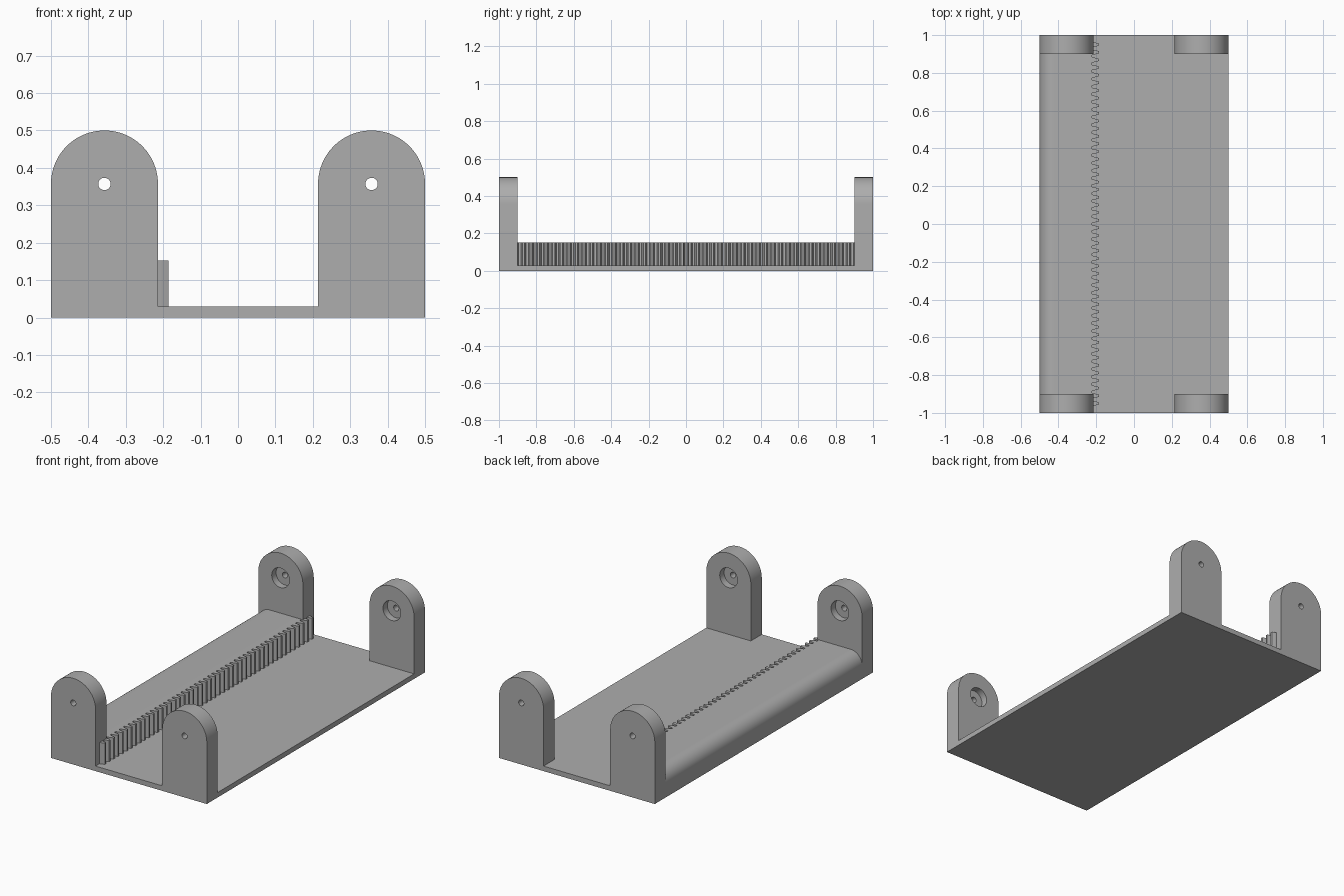
import bpy, bmesh, math
from mathutils import Matrix

cube = bpy.data.objects.get("Cube")
if cube:
    bpy.data.objects.remove(cube)

grey = bpy.data.materials.new("plain grey")
grey.use_nodes = True
colour = (0.42, 0.42, 0.42, 1)
grey.diffuse_color = colour
grey.node_tree.nodes["Principled BSDF"].inputs["Base Color"].default_value = colour

BASE = 0.029          # base plate thickness
SHELF = 0.152         # top of raised shelf
POST_R = 0.143        # half width of a post
POST_X = 0.5 - POST_R
POST_Y = 0.9          # inner face of posts
AXLE_Z = 0.357


def prism(name, outline, move, matrix=Matrix()):
    """Extrude a flat outline along a vector."""
    bm = bmesh.new()
    face = bm.faces.new([bm.verts.new(p) for p in outline])
    top = bmesh.ops.extrude_face_region(bm, geom=[face])["geom"]
    bmesh.ops.translate(bm, vec=move, verts=[g for g in top if isinstance(g, bmesh.types.BMVert)])
    bm.transform(matrix)
    bmesh.ops.recalc_face_normals(bm, faces=bm.faces)
    mesh = bpy.data.meshes.new(name)
    bm.to_mesh(mesh)
    bm.free()
    obj = bpy.data.objects.new(name, mesh)
    bpy.context.collection.objects.link(obj)
    mesh.materials.append(grey)
    return obj


def arc(cx, cz, r, start, end, steps):
    """Points of an arc in the xz plane."""
    angles = [math.radians(start + (end - start) * i / steps) for i in range(steps + 1)]
    return [(cx + r * math.cos(a), cz + r * math.sin(a)) for a in angles]


def smooth(obj):
    bpy.ops.object.select_all(action="DESELECT")
    obj.select_set(True)
    bpy.context.view_layer.objects.active = obj
    bpy.ops.object.shade_smooth_by_angle(angle=math.radians(30))


def bore(obj, x, y0, y1, radius):
    """Cut a round hole along y."""
    ring = [(px, y0, pz) for px, pz in arc(x, AXLE_Z, radius, 0, 360, 32)[:-1]]
    cutter = prism("hole_cutter", ring, (0, y1 - y0, 0))
    cutter.hide_render = True
    mod = obj.modifiers.new("hole", "BOOLEAN")
    mod.operation, mod.solver, mod.object = "DIFFERENCE", "EXACT", cutter
    bpy.context.view_layer.objects.active = obj
    bpy.ops.object.modifier_apply(modifier=mod.name)
    bpy.data.objects.remove(cutter)


# Base plate
prism("base_plate", [(-0.5, -1, 0), (0.5, -1, 0), (0.5, 1, 0), (-0.5, 1, 0)], (0, 0, BASE))

# Four round-topped posts with an axle hole and an inner bearing pocket
for side, side_name in ((-1, "right"), (1, "left")):
    for end, end_name in ((-1, "front"), (1, "back")):
        x = side * POST_X
        outline = [(x - POST_R, BASE)] + arc(x, AXLE_Z, POST_R, 180, 0, 48) + [(x + POST_R, BASE)]
        post = prism(f"{end_name}_{side_name}_post",
                     [(px, end * POST_Y, pz) for px, pz in outline], (0, end * 0.1, 0))
        bore(post, x, end * 0.8, end * 1.1, 0.0165)
        bore(post, x, end * 0.8, end * 0.94, 0.057)
        smooth(post)

# Raised shelf with a rounded outer edge
WALL = -0.222
ROUND = 0.075
profile = [(WALL, BASE), (-0.5, BASE)] + arc(-0.5 + ROUND, SHELF - ROUND, ROUND, 180, 90, 16) + [(WALL, SHELF)]
shelf = prism("raised_shelf", [(px, -0.97, pz) for px, pz in profile], (0, 1.94, 0))
smooth(shelf)

# Rack of vertical teeth along the inner wall of the shelf
TEETH = 48
pitch = 1.94 / TEETH
tooth_steps = ((-0.36, 0), (-0.27, 0.018), (-0.14, 0.036), (0.14, 0.036), (0.27, 0.018), (0.36, 0))
outline = [(WALL - 0.02, -0.97, BASE)]
for i in range(TEETH):
    centre = -0.97 + (i + 0.5) * pitch
    outline += [(WALL + depth, centre + along * pitch, BASE) for along, depth in tooth_steps]
outline.append((WALL - 0.02, 0.97, BASE))
prism("toothed_rack", outline, (0, 0, SHELF - BASE))
